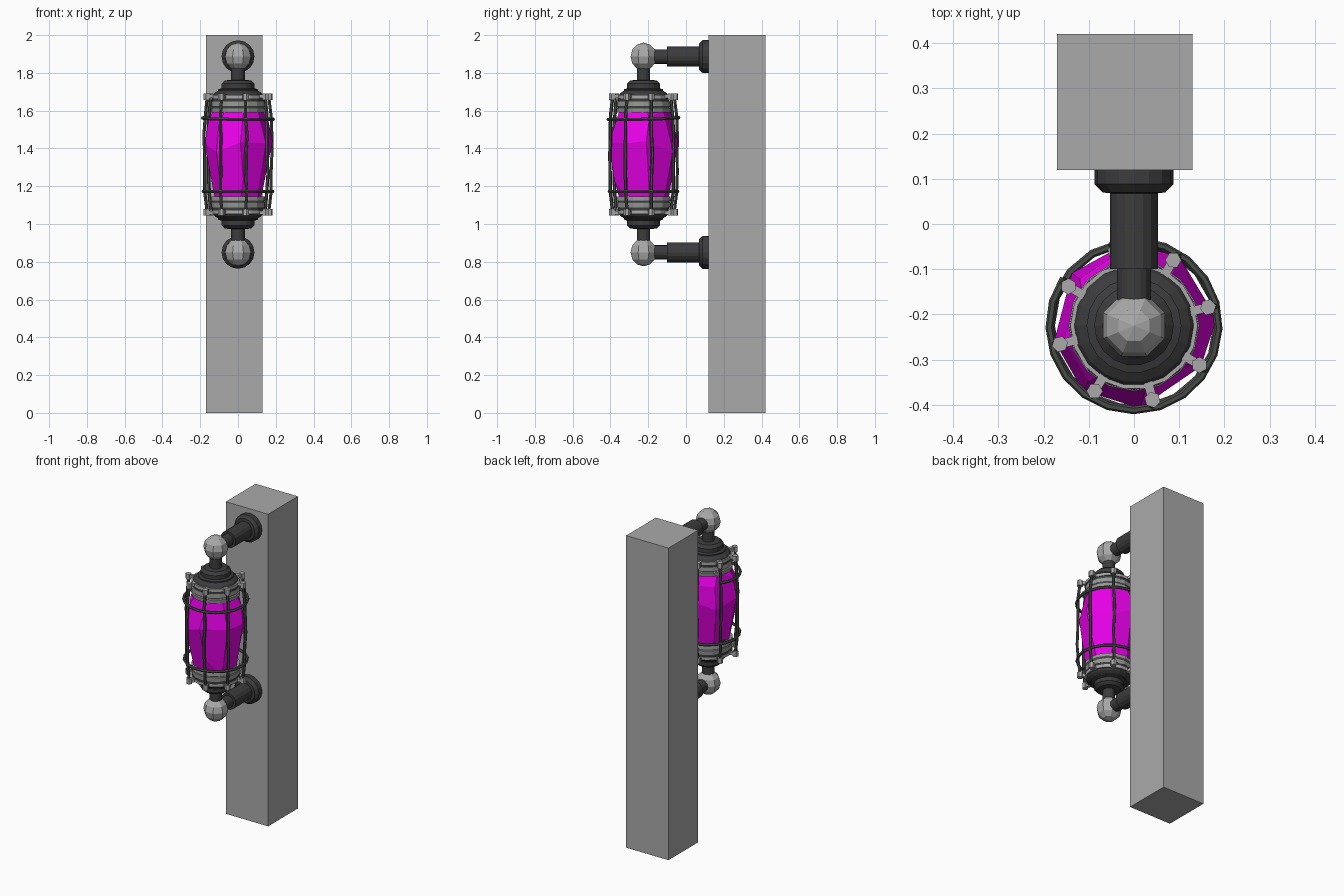
import bpy, bmesh, random
from math import sin, cos, pi, radians
from mathutils import Vector, Matrix

if "Cube" in bpy.data.objects:
    bpy.data.objects.remove(bpy.data.objects["Cube"])

random.seed(4)
CY, MID = -0.225, 1.368          # lamp axis and mirror height


def material(name, col):
    m = bpy.data.materials.new(name)
    m.diffuse_color = (*col, 1)
    m.use_nodes = True
    m.node_tree.nodes["Principled BSDF"].inputs["Base Color"].default_value = m.diffuse_color
    return m


iron = material("dark_iron", (0.045, 0.045, 0.048))
wire = material("cage_wire", (0.065, 0.073, 0.065))
glow = material("magenta_crystal", (0.8, 0.0, 0.8))
grey = material("mid_grey", (0.4, 0.4, 0.4))
band_grey = material("worn_grey", (0.3, 0.31, 0.3))


def finish(name, bm, mat=None):
    bmesh.ops.recalc_face_normals(bm, faces=bm.faces)
    me = bpy.data.meshes.new(name)
    bm.to_mesh(me)
    bm.free()
    ob = bpy.data.objects.new(name, me)
    bpy.context.collection.objects.link(ob)
    if mat:
        me.materials.append(mat)
    return ob


def lathe(name, profile, sides, matrix, mat=None):
    """Closed turned solid from (radius, height) pairs about local z."""
    bm = bmesh.new()
    rings = [[bm.verts.new(matrix @ Vector((r * cos(2 * pi * i / sides), r * sin(2 * pi * i / sides), h)))
              for i in range(sides)] for r, h in profile]
    for a, b in zip(rings, rings[1:]):
        for i in range(sides):
            j = (i + 1) % sides
            bm.faces.new((a[i], a[j], b[j], b[i]))
    bm.faces.new(rings[0])
    bm.faces.new(rings[-1])
    return finish(name, bm, mat)


def tube(name, points, radius, cyclic=False):
    cu = bpy.data.curves.new(name, 'CURVE')
    cu.dimensions = '3D'
    cu.bevel_depth = radius
    cu.bevel_resolution = 1
    cu.use_fill_caps = True
    sp = cu.splines.new('POLY')
    sp.points.add(len(points) - 1)
    for p, co in zip(sp.points, points):
        p.co = (*co, 1)
    sp.use_cyclic_u = cyclic
    sp.use_smooth = False
    cu.materials.append(wire)
    ob = bpy.data.objects.new(name, cu)
    bpy.context.collection.objects.link(ob)


def polar(r, deg, z):
    return (r * cos(radians(deg)), CY + r * sin(radians(deg)), z)


# Square post
bm = bmesh.new()
bmesh.ops.create_cube(bm, size=1, matrix=Matrix.Translation((-0.02, 0.27, 1)) @ Matrix.Diagonal((0.3, 0.3, 2, 1)))
finish("post", bm, grey)

# Upper and lower fittings, mirrored about the lamp middle
for side, s in (("upper", 1), ("lower", -1)):
    axis = Matrix.Translation((0, CY, MID)) @ Matrix.Diagonal((1, 1, s, 1))
    zj = MID + s * 0.518

    # Wall arm with stepped flange, running along y
    arm = Matrix.Translation((0, 0, zj)) @ Matrix.Rotation(-pi / 2, 4, 'X')
    lathe(side + "_wall_arm", [(0.038, -0.2), (0.038, -0.1), (0.048, -0.1), (0.053, -0.1), (0.053, 0.068),
                               (0.07, 0.07), (0.087, 0.088), (0.087, 0.125)], 16, arm, iron)

    # Faceted ball joint
    bm = bmesh.new()
    bmesh.ops.create_uvsphere(bm, u_segments=8, v_segments=6, radius=0.074,
                              matrix=Matrix.Translation((0, CY, zj)) @ Matrix.Rotation(pi / 8, 4, 'Z'))
    finish(side + "_ball_joint", bm, grey)

    # Stem and stepped cap
    lathe(side + "_cap", [(0.12, 0.2), (0.12, 0.27), (0.138, 0.28), (0.138, 0.305), (0.125, 0.325),
                          (0.105, 0.338), (0.105, 0.345), (0.088, 0.35), (0.088, 0.375), (0.07, 0.392),
                          (0.036, 0.395), (0.036, 0.48)], 18, axis, iron)

    # Collar of two bands gripping the crystal
    lathe(side + "_collar", [(0.12, 0.222), (0.142, 0.222), (0.145, 0.246), (0.138, 0.25), (0.142, 0.254),
                             (0.14, 0.281), (0.12, 0.281)], 16, axis, band_grey)

    # Spokes and hex bolts that hold the cage bars
    for k in range(8):
        a = 14 + 45 * k
        x, y, z = polar(0.169, a, MID + s * 0.308)
        turn = Matrix.Rotation(radians(a), 4, 'Z')
        lathe(f"{side}_bolt_{k}", [(0.018, -0.02), (0.018, 0.014)], 6,
              Matrix.Translation((x, y, z)) @ turn @ Matrix.Diagonal((1, 1, s, 1)), grey)
        bm = bmesh.new()
        bmesh.ops.create_cube(bm, size=1, matrix=Matrix.Translation(polar(0.145, a, z)) @ turn
                              @ Matrix.Diagonal((0.05, 0.02, 0.018, 1)))
        finish(f"{side}_spoke_{k}", bm, grey)
    # Rim band the spokes grow from
    lathe(side + "_rim", [(0.141, 0.296), (0.141, 0.314)], 18, axis, grey)

# Bulging, slightly bent cage bars
for k in range(8):
    pts = []
    for i in range(7):
        t = i / 3 - 1
        bend = 1 - t ** 4
        pts.append(polar(0.168 + 0.015 * bend + random.uniform(-.003, .003) * bend,
                         14 + 45 * k + random.uniform(-1.5, 1.5) * bend, MID + t * 0.305))
    tube(f"cage_bar_{k}", pts, 0.009)

# Wire hoops: the upper one is open at the back, the lower one closed
tube("upper_hoop", [polar(0.187, 146 + 318 * i / 18, 1.565 - 0.012 * sin(pi * i / 18)) for i in range(19)], 0.009)
tube("lower_hoop", [polar(0.184, 20 * i, 1.173) for i in range(18)], 0.009, True)

# Irregular faceted crystal: hull of a few jittered rings
bm = bmesh.new()
for r, z, j in ((0.127, 1.12, 0), (0.155, 1.23, 0.02), (0.178, 1.41, 0.03), (0.158, 1.54, 0.015), (0.13, 1.61, 0)):
    for i in range(8):
        bm.verts.new(polar(r + random.uniform(-0.006, 0.006), i * 45 + 10 + random.uniform(-6, 6),
                           z + random.uniform(-j, j)))
bmesh.ops.convex_hull(bm, input=bm.verts)
bmesh.ops.delete(bm, geom=[v for v in bm.verts if not v.link_faces], context='VERTS')
bmesh.ops.dissolve_limit(bm, angle_limit=radians(14), verts=bm.verts, edges=bm.edges)
finish("crystal", bm, glow)
